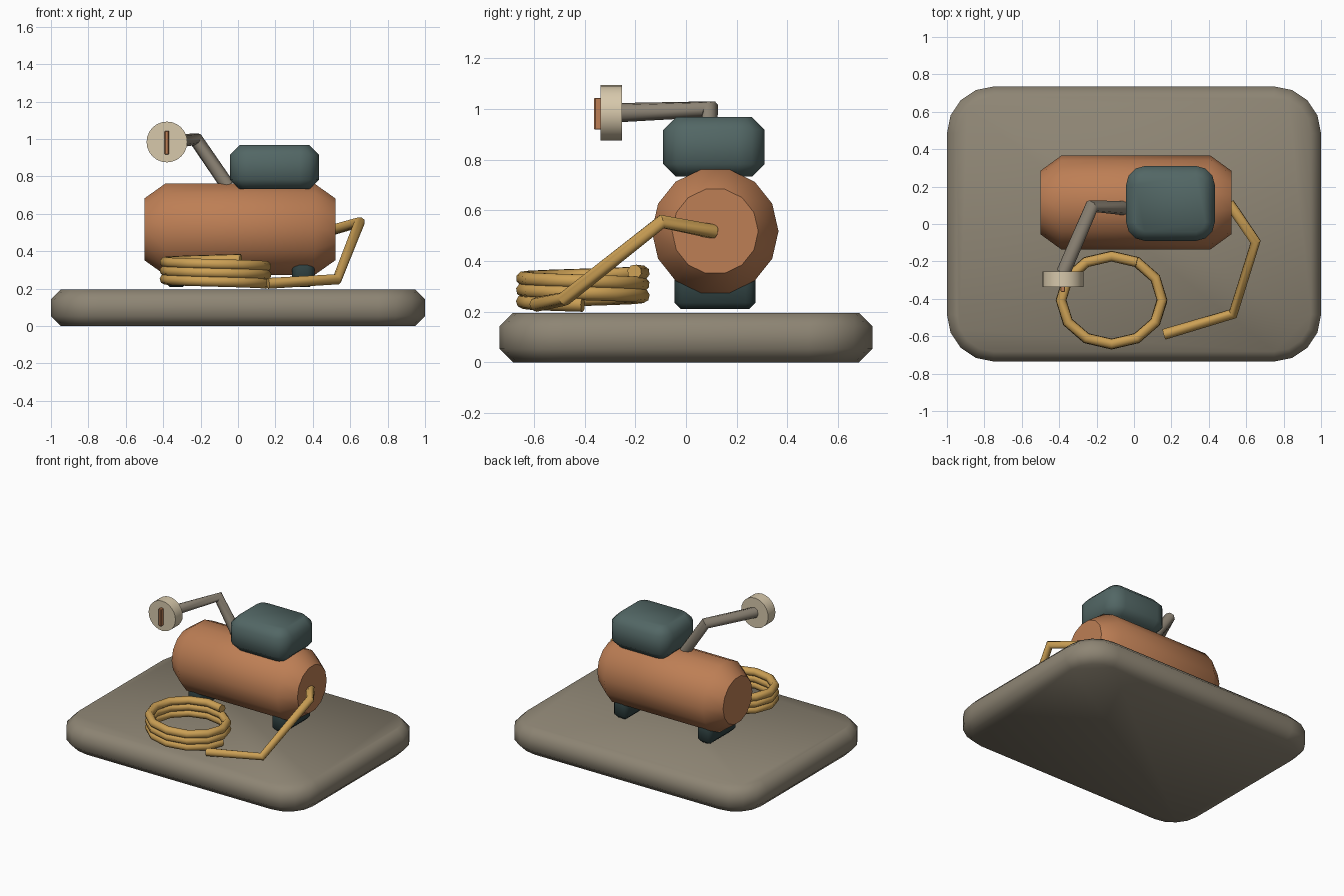
import bpy, bmesh, math
from math import pi, cos, sin, radians

cube = bpy.data.objects.get("Cube")
if cube:
    bpy.data.objects.remove(cube, do_unlink=True)


def material(name, rgb):
    m = bpy.data.materials.new(name)
    m.use_nodes = True
    colour = (*rgb, 1)
    m.diffuse_color = colour
    for node in m.node_tree.nodes:
        if node.type == 'BSDF_PRINCIPLED':
            node.inputs["Base Color"].default_value = colour
            node.inputs["Roughness"].default_value = 0.7
    return m


STONE = material("stone_grey", (0.27, 0.235, 0.175))
COPPER = material("copper_orange", (0.51, 0.21, 0.09))
TEAL = material("slate_teal", (0.085, 0.135, 0.13))
DARK = material("dark_teal", (0.03, 0.055, 0.055))
HOSE = material("hose_yellow", (0.6, 0.35, 0.09))
CREAM = material("dial_cream", (0.68, 0.58, 0.41))
PIPE = material("pipe_grey", (0.26, 0.225, 0.175))


def smooth(obj, angle):
    bpy.ops.object.select_all(action='DESELECT')
    obj.select_set(True)
    bpy.context.view_layer.objects.active = obj
    bpy.ops.object.shade_smooth_by_angle(angle=radians(angle))


def loft(name, rings, mat, angle):
    """Closed solid through a list of equal-length rings of points."""
    bm = bmesh.new()
    loops = [[bm.verts.new(p) for p in ring] for ring in rings]
    n = len(loops[0])
    for a, b in zip(loops, loops[1:]):
        for i in range(n):
            j = (i + 1) % n
            bm.faces.new((a[i], a[j], b[j], b[i]))
    bm.faces.new(loops[0][::-1])
    bm.faces.new(loops[-1])
    bmesh.ops.recalc_face_normals(bm, faces=bm.faces)
    mesh = bpy.data.meshes.new(name)
    bm.to_mesh(mesh)
    bm.free()
    mesh.materials.append(mat)
    obj = bpy.data.objects.new(name, mesh)
    bpy.context.collection.objects.link(obj)
    smooth(obj, angle)
    return obj


def rounded_ring(cx, cy, hx, hy, r, z, segs):
    """Rounded rectangle at height z."""
    pts = []
    for k, (sx, sy) in enumerate(((1, 1), (-1, 1), (-1, -1), (1, -1))):
        for i in range(segs + 1):
            a = pi / 2 * (k + i / segs)
            pts.append((cx + sx * (hx - r) + r * cos(a),
                        cy + sy * (hy - r) + r * sin(a), z))
    return pts


def soft_box(name, centre, half, z0, z1, r, cham, mat, segs=3, angle=50):
    """Box with rounded corners and chamfered top and bottom rims."""
    (cx, cy), (hx, hy) = centre, half
    rings = [rounded_ring(cx, cy, hx - d, hy - d, r - d, z, segs)
             for d, z in ((cham, z0), (0, z0 + cham), (0, z1 - cham), (cham, z1))]
    return loft(name, rings, mat, angle)


def lathe(name, centre, axis, profile, sides, mat, angle=40):
    """Revolve (offset, radius) pairs about the x or y axis."""
    cx, cy, cz = centre
    rings = []
    for off, r in profile:
        ring = []
        for i in range(sides):
            u, w = r * cos(2 * pi * i / sides), r * sin(2 * pi * i / sides)
            ring.append((cx + off, cy + u, cz + w) if axis == 'x'
                        else (cx + u, cy + off, cz + w))
        rings.append(ring)
    return loft(name, rings, mat, angle)


def tube(name, points, radius, mat):
    """Straight-segment pipe through the given points."""
    curve = bpy.data.curves.new(name, 'CURVE')
    curve.dimensions = '3D'
    curve.bevel_depth = radius
    curve.bevel_resolution = 2
    curve.use_fill_caps = True
    spline = curve.splines.new('POLY')
    spline.points.add(len(points) - 1)
    for p, co in zip(spline.points, points):
        p.co = (*co, 1)
    curve.materials.append(mat)
    obj = bpy.data.objects.new(name, curve)
    bpy.context.collection.objects.link(obj)
    bpy.ops.object.select_all(action='DESELECT')
    obj.select_set(True)
    bpy.context.view_layer.objects.active = obj
    bpy.ops.object.convert(target='MESH')
    obj = bpy.context.view_layer.objects.active
    smooth(obj, 50)
    return obj


# Base slab
soft_box("base_slab", (0, 0), (1, 0.735), 0, 0.195, 0.25, 0.053, STONE, segs=4, angle=50)

# Tank with tapered ends
lathe("tank", (0.01, 0.115, 0.517), 'x',
      ((-0.51, 0.17), (-0.4, 0.25), (0.4, 0.25), (0.51, 0.17)), 14, COPPER)

# Feet under the tank
for side, x in (("left", 0.35), ("right", -0.33)):
    soft_box(side + "_foot", (x, 0.115), (0.06, 0.16), 0.21, 0.38, 0.04, 0.025, DARK)

# Motor housing
soft_box("motor_housing", (0.195, 0.11), (0.237, 0.2), 0.732, 0.967, 0.1, 0.05, TEAL)

# Gauge on its bent pipe
tube("gauge_pipe", ((-0.055, 0.085, 0.75), (-0.225, 0.095, 0.998), (-0.378, -0.26, 0.985)),
     0.038, PIPE)
lathe("gauge_dial", (-0.38, -0.295, 0.984), 'y', ((-0.042, 0.109), (0.042, 0.109)), 24, CREAM)
soft_box("gauge_needle", (-0.38, -0.345), (0.012, 0.018), 0.918, 1.043, 0.005, 0.003, COPPER,
         segs=1, angle=30)

# Coiled hose, twelve straight pieces per turn
coil = []
for i in range(35):
    a = -i * pi / 6
    coil.append((-0.12 + 0.27 * cos(a), -0.407 + 0.235 * sin(a), 0.228 + 0.0455 * i / 12))
tube("hose_coil", coil, 0.029, HOSE)

# Hose lead into the tank end
tube("hose_lead", ((0.16, -0.59, 0.228), (0.53, -0.48, 0.25), (0.65, -0.095, 0.555),
                   (0.51, 0.11, 0.515)), 0.029, HOSE)
